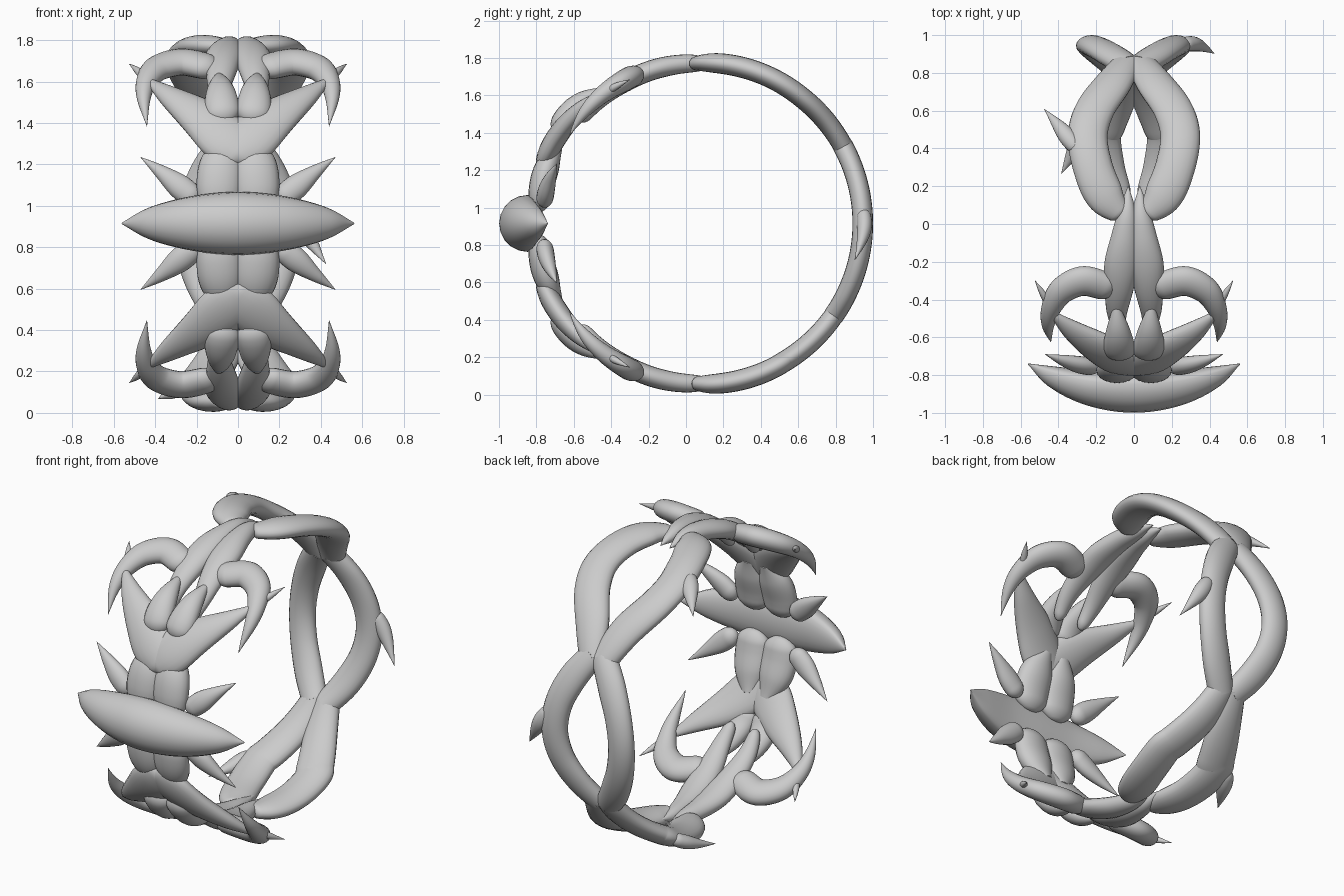
import bpy
import bmesh
from math import radians, sin, cos, pi, sqrt
from mathutils import Vector

cube = bpy.data.objects.get("Cube")
if cube:
    bpy.data.objects.remove(cube, do_unlink=True)

CENTRE = (0, 0.085, 0.915)   # middle of the bracelet
SIDES, STEPS = 20, 12

metal = bpy.data.materials.new("grey_metal")
metal.use_nodes = True
GREY = (0.6, 0.6, 0.6, 1)
metal.diffuse_color = GREY
metal.node_tree.nodes["Principled BSDF"].inputs["Base Color"].default_value = GREY


def radial(angle):
    """Outward direction; 0 is the front, 90 the top, 180 the back."""
    a = radians(angle)
    return Vector((0, -cos(a), sin(a)))


def spline(points):
    """Catmull-Rom samples through the control points."""
    p = [Vector(q) for q in points]
    p = [p[0] * 2 - p[1]] + p + [p[-1] * 2 - p[-2]]
    out = []
    for i in range(1, len(p) - 2):
        a, b, c, d = p[i - 1:i + 3]
        for k in range(STEPS):
            t = k / STEPS
            out.append(0.5 * (2 * b + (c - a) * t + (2 * a - 5 * b + 4 * c - d) * t ** 2
                              + (3 * b - a - 3 * c + d) * t ** 3))
    return out + [p[-2]]


def strand(name, points, mirror=(False, False), blunt=0.0, inner=1.0):
    """Tapered tube; points are (angle, x, radius, half width, half thickness)."""
    rows = spline(points)
    if blunt:   # finer rings for a rounded start
        first = rows[:2]
        rows = [first[0].lerp(first[1], k / 4) for k in range(4)] + rows[1:]
    path = [radial(r[0]) * r[2] + Vector((r[1], 0, 0)) for r in rows]
    bm = bmesh.new()
    rings, travelled = [], 0
    for i, r in enumerate(rows):
        if i:
            travelled += (path[i] - path[i - 1]).length
        tangent = (path[min(i + 1, len(path) - 1)] - path[max(i - 1, 0)]).normalized()
        out = radial(r[0])
        out = (out - tangent * out.dot(tangent)).normalized()
        side = tangent.cross(out)
        size = 1
        if travelled < blunt:
            size = max(0.03, sqrt(1 - (1 - travelled / blunt) ** 2))
        w, t = max(r[3], 0.001) * size, max(r[4], 0.001) * size
        ring = []
        for k in range(SIDES):
            a = 2 * pi * k / SIDES
            depth = sin(a) * t * (inner if sin(a) < 0 else 1)
            ring.append(bm.verts.new(path[i] + side * cos(a) * w + out * depth))
        rings.append(ring)
    for a, b in zip(rings, rings[1:]):
        for k in range(SIDES):
            j = (k + 1) % SIDES
            bm.faces.new((a[k], a[j], b[j], b[k]))
    bm.faces.new(rings[0])
    bm.faces.new(rings[-1])
    bmesh.ops.recalc_face_normals(bm, faces=bm.faces)
    mesh = bpy.data.meshes.new(name)
    bm.to_mesh(mesh)
    bm.free()
    mesh.materials.append(metal)
    obj = bpy.data.objects.new(name, mesh)
    obj.location = CENTRE
    bpy.context.collection.objects.link(obj)
    bpy.ops.object.select_all(action='DESELECT')
    obj.select_set(True)
    bpy.context.view_layer.objects.active = obj
    bpy.ops.object.shade_smooth_by_angle(angle=radians(50))
    if any(mirror):
        mod = obj.modifiers.new("Mirror", 'MIRROR')
        mod.use_axis = (mirror[0], False, mirror[1])
        mod.use_mirror_merge = False
    return obj


FOUR, PAIR = (True, True), (True, False)

# Front centrepiece: bowed spindle with a flattened back
half = [(0, 0.56, 0.825, 0.004, 0.004), (0, 0.42, 0.875, 0.08, 0.08),
        (0, 0.22, 0.92, 0.132, 0.13)]
strand("front_spindle", [(a, -x, r, w, t) for a, x, r, w, t in half]
       + [(0, 0, 0.932, 0.152, 0.152)] + half[::-1], inner=0.45)

# Oval petals and thorns beside the centrepiece
strand("front_petal", [(4, 0.09, 0.87, 0.09, 0.05), (12, 0.09, 0.88, 0.11, 0.065),
                       (20, 0.08, 0.88, 0.1, 0.065), (28, 0.06, 0.875, 0.04, 0.03)],
       FOUR, blunt=0.07)
strand("front_thorn", [(7, 0.19, 0.85, 0.055, 0.045), (12, 0.28, 0.85, 0.06, 0.045),
                       (17, 0.37, 0.845, 0.035, 0.03), (22.4, 0.47, 0.838, 0.001, 0.001)],
       FOUR, blunt=0.06)

# Spreading arms of the V
strand("v_arm", [(20, -0.05, 0.9, 0.07, 0.045), (26, 0.05, 0.905, 0.125, 0.055),
                 (34, 0.17, 0.9, 0.11, 0.055), (43, 0.32, 0.89, 0.062, 0.042),
                 (51, 0.435, 0.885, 0.014, 0.014)], FOUR, blunt=0.06)

# Small leaves above the V
strand("small_leaf", [(31.5, 0.065, 0.915, 0.078, 0.05), (38, 0.078, 0.93, 0.084, 0.055),
                      (46, 0.085, 0.915, 0.06, 0.048), (56.5, 0.095, 0.872, 0.002, 0.002)],
       FOUR, blunt=0.07)

# Curled horns with a spur
strand("curled_horn", [(59, 0.1, 0.86, 0.072, 0.052), (62, 0.18, 0.865, 0.08, 0.058),
                       (63.5, 0.28, 0.87, 0.082, 0.06), (59.5, 0.385, 0.87, 0.072, 0.056),
                       (52, 0.44, 0.87, 0.052, 0.046), (44, 0.455, 0.865, 0.033, 0.032),
                       (33.5, 0.44, 0.85, 0.001, 0.001)], FOUR, blunt=0.07)
strand("horn_spur", [(53, 0.44, 0.87, 0.02, 0.02), (58, 0.48, 0.865, 0.018, 0.018),
                     (63.5, 0.525, 0.86, 0.001, 0.001)], FOUR)

# Long paired leaves running to the crown of the ring
strand("long_leaf", [(40, 0.08, 0.845, 0.03, 0.03), (50, 0.09, 0.855, 0.055, 0.042),
                     (61, 0.078, 0.86, 0.078, 0.052), (70, 0.068, 0.862, 0.088, 0.054),
                     (80, 0.05, 0.86, 0.07, 0.052), (89, 0.036, 0.855, 0.046, 0.042),
                     (98, 0.03, 0.845, 0.001, 0.001)], FOUR, blunt=0.05)


# Open loops that meet at two crossings on the back
def loop(name, bulge, width, sign, join):
    strand(name, [(sign * a, x, r, w, t) for a, x, r, w, t in (
        (87, 0.06, 0.855, 0.05, 0.035), (94, bulge * 0.62, 0.86, 0.1, 0.052),
        (104, bulge * 0.88, 0.862, width, 0.056), (116, bulge, 0.862, width, 0.056),
        (join - 25, bulge * 0.85, 0.86, width, 0.056),
        (join - 12, bulge * 0.45, 0.86, 0.1, 0.055),
        (join + 1, 0.035, 0.86, 0.078, 0.053))], PAIR, blunt=0.03)


UPPER_JOIN, LOWER_JOIN = 152, 146
loop("upper_loop", 0.245, 0.105, 1, UPPER_JOIN)
loop("lower_loop", 0.18, 0.11, -1, LOWER_JOIN)
span = 360 - LOWER_JOIN - UPPER_JOIN + 2
arch = [(0, 0.035, 0.075), (0.16, 0.13, 0.085), (0.33, 0.2, 0.083), (0.5, 0.225, 0.082),
        (0.67, 0.2, 0.083), (0.84, 0.13, 0.085), (1, 0.035, 0.075)]
strand("back_loop", [(UPPER_JOIN - 1 + f * span, x, 0.86, w, 0.055) for f, x, w in arch], PAIR)


# Single thorns on the loops
def loop_thorn(name, start, end, x0, x1, tip_radius):
    mid = [start + (end - start) * 0.4, x0 + (x1 - x0) * 0.4]
    strand(name, [(start, x0, 0.865, 0.038, 0.036), (*mid, 0.868, 0.045, 0.038),
                  (end, x1, tip_radius, 0.001, 0.001)], blunt=0.05)


loop_thorn("upper_loop_thorn", 110, 127, -0.29, -0.475, 0.87)
loop_thorn("lower_loop_thorn", -119, -102, -0.25, -0.385, 0.865)
loop_thorn("back_loop_thorn", 175, 193.5, 0.25, 0.425, 0.84)
